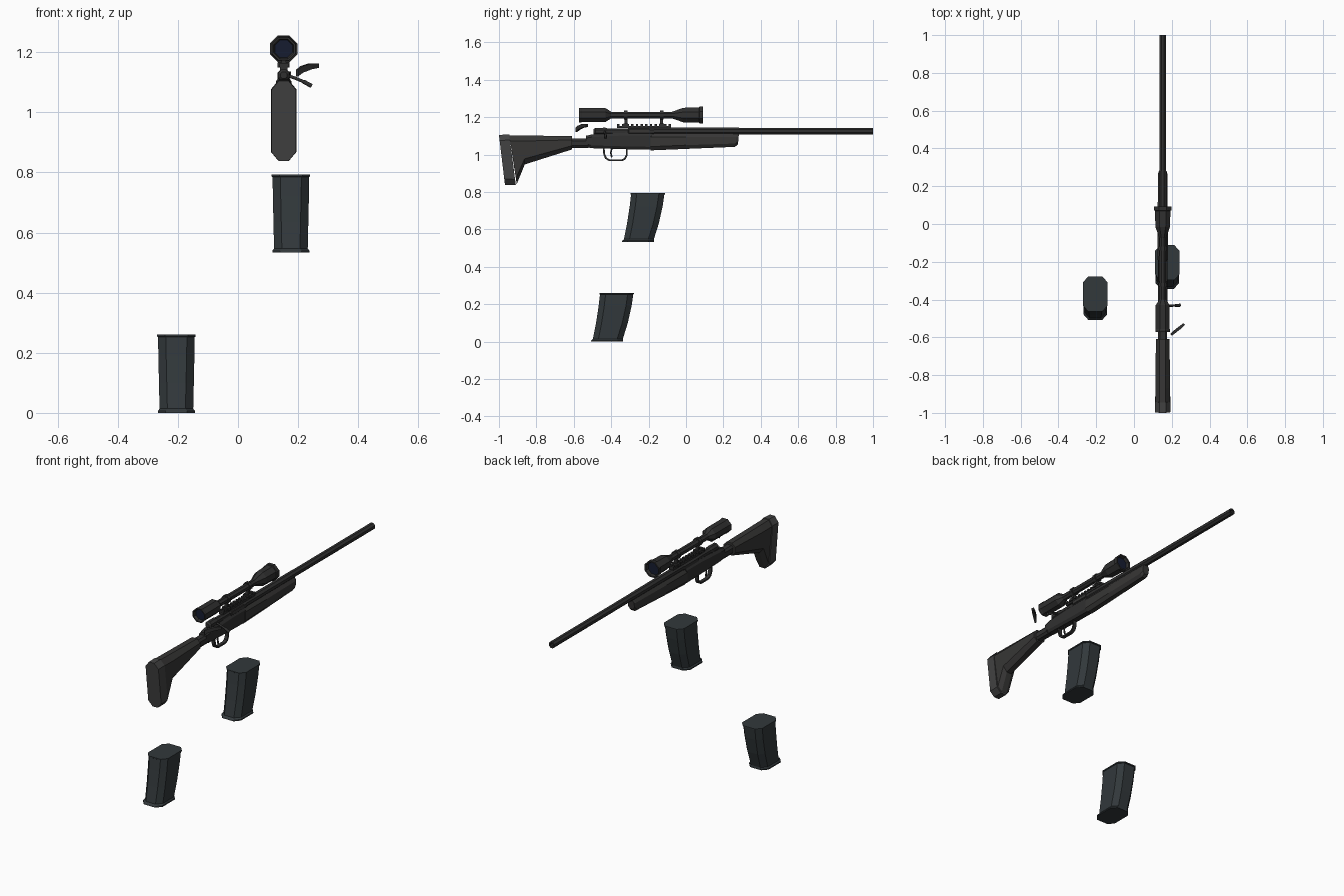
import bpy, bmesh, math
from mathutils import Vector

CX = 0.152  # rifle centre line


def material(name, r, g, b):
    m = bpy.data.materials.new(name)
    m.diffuse_color = (r, g, b, 1)
    return m


DARK = material("dark_metal", 0.03, 0.03, 0.03)
STOCK = material("stock_black", 0.038, 0.037, 0.036)
PAD = material("pad_grey", 0.055, 0.055, 0.055)
MAG = material("magazine_grey", 0.032, 0.04, 0.044)
LENS = material("lens_blue", 0.008, 0.012, 0.03)


def loft(name, rings, mat, caps=True):
    """Skin a list of equal-length vertex rings."""
    bm = bmesh.new()
    vs = [[bm.verts.new(p) for p in r] for r in rings]
    n = len(vs[0])
    for a, b in zip(vs, vs[1:]):
        for i in range(n):
            j = (i + 1) % n
            bm.faces.new((a[i], a[j], b[j], b[i]))
    if caps:
        bm.faces.new(vs[0])
        bm.faces.new(vs[-1])
    bmesh.ops.recalc_face_normals(bm, faces=bm.faces)
    me = bpy.data.meshes.new(name)
    bm.to_mesh(me)
    bm.free()
    me.materials.append(mat)
    ob = bpy.data.objects.new(name, me)
    bpy.context.collection.objects.link(ob)
    return ob


def oct_ring(a, b, hw, cx, cl, x=CX):
    """Chamfered rectangle spanning (y, z) points a to b, half width hw in x."""
    a, b = Vector((x, *a)), Vector((x, *b))
    d = (b - a).normalized() * cl
    X = Vector((1, 0, 0))
    i = hw - cx
    return [a - X * i, a + X * i, a + d + X * hw, b - d + X * hw,
            b + X * i, b - X * i, b - d - X * hw, a + d - X * hw]


def lathe(name, profile, z, mat, sides=8, caps=True):
    """Turned part along y from (y, radius) pairs."""
    rings = []
    for y, r in profile:
        ring = []
        for k in range(sides):
            t = 2 * math.pi * (k + 0.5) / sides
            ring.append((CX + r * math.cos(t), y, z + r * math.sin(t)))
        rings.append(ring)
    return loft(name, rings, mat, caps)


def rod(name, pts, r, mat, res=1):
    """Round bar along a path."""
    cu = bpy.data.curves.new(name, 'CURVE')
    cu.dimensions = '3D'
    cu.bevel_depth = r
    cu.bevel_resolution = res
    cu.use_fill_caps = True
    sp = cu.splines.new('POLY')
    sp.points.add(len(pts) - 1)
    for p, c in zip(sp.points, pts):
        p.co = (*c, 1)
    cu.materials.append(mat)
    ob = bpy.data.objects.new(name, cu)
    bpy.context.collection.objects.link(ob)
    return ob


def box(name, x, y, z, sx, sy, sz, mat):
    h = sx / 2
    return loft(name, [[(x - h, yy, z - sz / 2), (x + h, yy, z - sz / 2),
                        (x + h, yy, z + sz / 2), (x - h, yy, z + sz / 2)]
                       for yy in (y - sy / 2, y + sy / 2)], mat)


# butt pad and shoulder stock
loft("butt_pad", [oct_ring((-0.968, 0.838), (-1.0, 1.105), 0.041, 0.025, 0.03),
                  oct_ring((-0.91, 0.838), (-0.945, 1.107), 0.042, 0.025, 0.03)], PAD)
loft("shoulder_stock", [
    oct_ring((-0.905, 0.842), (-0.945, 1.103), 0.039, 0.023, 0.03),
    oct_ring((-0.862, 0.947), (-0.87, 1.102), 0.039, 0.023, 0.03),
    oct_ring((-0.61, 1.027), (-0.61, 1.098), 0.036, 0.02, 0.02)], STOCK)
loft("stock_neck", [oct_ring((-0.62, 1.035), (-0.62, 1.085), 0.024, 0.01, 0.012),
                    oct_ring((-0.52, 1.035), (-0.52, 1.085), 0.024, 0.01, 0.012)], DARK)

# receiver body and fore-end
loft("receiver_body", [
    oct_ring((-0.535, 1.045), (-0.535, 1.1), 0.024, 0.01, 0.012),
    oct_ring((-0.51, 1.034), (-0.5, 1.108), 0.026, 0.01, 0.015),
    oct_ring((-0.31, 1.028), (-0.31, 1.118), 0.026, 0.01, 0.015),
    oct_ring((-0.185, 1.026), (-0.185, 1.118), 0.026, 0.01, 0.015)], DARK)
loft("fore_end", [
    oct_ring((-0.19, 1.022), (-0.19, 1.113), 0.028, 0.014, 0.02),
    oct_ring((0.0, 1.03), (0.0, 1.113), 0.028, 0.014, 0.02),
    oct_ring((0.262, 1.041), (0.272, 1.112), 0.024, 0.012, 0.018),
    oct_ring((0.278, 1.055), (0.283, 1.11), 0.02, 0.01, 0.015)], STOCK)

# bolt housing and barrel
lathe("bolt_housing", [(-0.495, 0.012), (-0.485, 0.021), (-0.43, 0.022), (-0.42, 0.018),
                       (-0.31, 0.018), (-0.305, 0.023), (-0.17, 0.023)], 1.123, DARK)
lathe("barrel", [(-0.19, 0.0215), (0.28, 0.0205), (0.285, 0.0195), (1.0, 0.0195),
                 (1.0, 0.011), (0.96, 0.011)], 1.125, DARK)
box("ejection_port", CX + 0.019, -0.25, 1.127, 0.01, 0.11, 0.018, STOCK)

# bolt handle with knob
rod("bolt_handle", [(CX + 0.01, -0.435, 1.123), (0.19, -0.433, 1.114),
                    (0.225, -0.431, 1.099)], 0.006, DARK)
rod("bolt_knob", [(0.218, -0.431, 1.102), (0.245, -0.43, 1.088)], 0.008, DARK)

# separate curved lever
lever = []
for x, y, z, w, h in ((0.197, -0.587, 1.131, 0.006, 0.011), (0.212, -0.573, 1.143, 0.008, 0.011),
                      (0.24, -0.551, 1.153, 0.008, 0.01), (0.266, -0.529, 1.155, 0.006, 0.007)):
    s = Vector((0.6, -0.8, 0)) * w
    c, up = Vector((x, y, z)), Vector((0, 0, h))
    lever.append([c - s - up, c + s - up, c + s + up, c - s + up])
loft("spare_lever", lever, DARK)

# trigger guard as a flat bent strip, and trigger
guard = [(-0.445, 1.04), (-0.442, 1.0), (-0.432, 0.977), (-0.412, 0.965), (-0.34, 0.965),
         (-0.322, 0.975), (-0.312, 0.995), (-0.312, 1.04)]
mid = Vector((-0.378, 1.02))
strip = []
for y, z in guard:
    p = Vector((y, z))
    q = p + (mid - p).normalized() * 0.01
    strip.append([(CX - 0.01, *p), (CX + 0.01, *p), (CX + 0.01, *q), (CX - 0.01, *q)])
loft("trigger_guard", strip, DARK)
rod("trigger", [(CX, -0.395, 1.04), (CX, -0.402, 1.01), (CX, -0.397, 0.985)], 0.005, DARK)

# accessory rail with teeth
box("rail_base", CX, -0.225, 1.147, 0.026, 0.29, 0.012, DARK)
for k in range(12):
    box(f"rail_tooth_{k}", CX, -0.362 + k * 0.025, 1.157, 0.032, 0.013, 0.012, DARK)

# telescopic sight, lenses and mounts
SZ = 1.211
lathe("scope_tube", [(-0.55, 0.03), (-0.572, 0.036), (-0.572, 0.042), (-0.56, 0.042),
                     (-0.555, 0.04), (-0.43, 0.04), (-0.4, 0.019), (-0.075, 0.019),
                     (-0.015, 0.042), (0.07, 0.044), (0.072, 0.049), (0.092, 0.049),
                     (0.092, 0.041), (0.07, 0.036)], SZ, DARK, caps=False)
lathe("rear_lens", [(-0.555, 0.034), (-0.54, 0.034)], SZ, LENS)
lathe("front_lens", [(0.06, 0.039), (0.074, 0.039)], SZ, LENS)
for n, y in (("rear", -0.322), ("front", -0.13)):
    lathe(n + "_scope_ring", [(y - 0.01, 0.025), (y + 0.01, 0.025)], SZ, DARK)
    box(n + "_ring_post", CX, y, 1.172, 0.016, 0.016, 0.045, DARK)
    box(n + "_ring_clamp", CX, y, 1.158, 0.04, 0.024, 0.016, DARK)

# two identical loose magazines: height, back y, front y, half width
SECTIONS = ((0, -0.343, -0.172, 0.062), (0.006, -0.341, -0.171, 0.062),
            (0.014, -0.332, -0.172, 0.056), (0.1, -0.315, -0.145, 0.058),
            (0.19, -0.301, -0.125, 0.06), (0.252, -0.294, -0.116, 0.061),
            (0.254, -0.297, -0.112, 0.064), (0.26, -0.297, -0.112, 0.064))
for n, x, dy, dz in (("upper", 0.176, 0, 0.533), ("lower", -0.205, -0.166, 0)):
    loft(n + "_magazine", [oct_ring((a + dy, z + dz), (b + dy, z + dz), hw, 0.026, 0.03, x)
                           for z, a, b, hw in SECTIONS], MAG)
